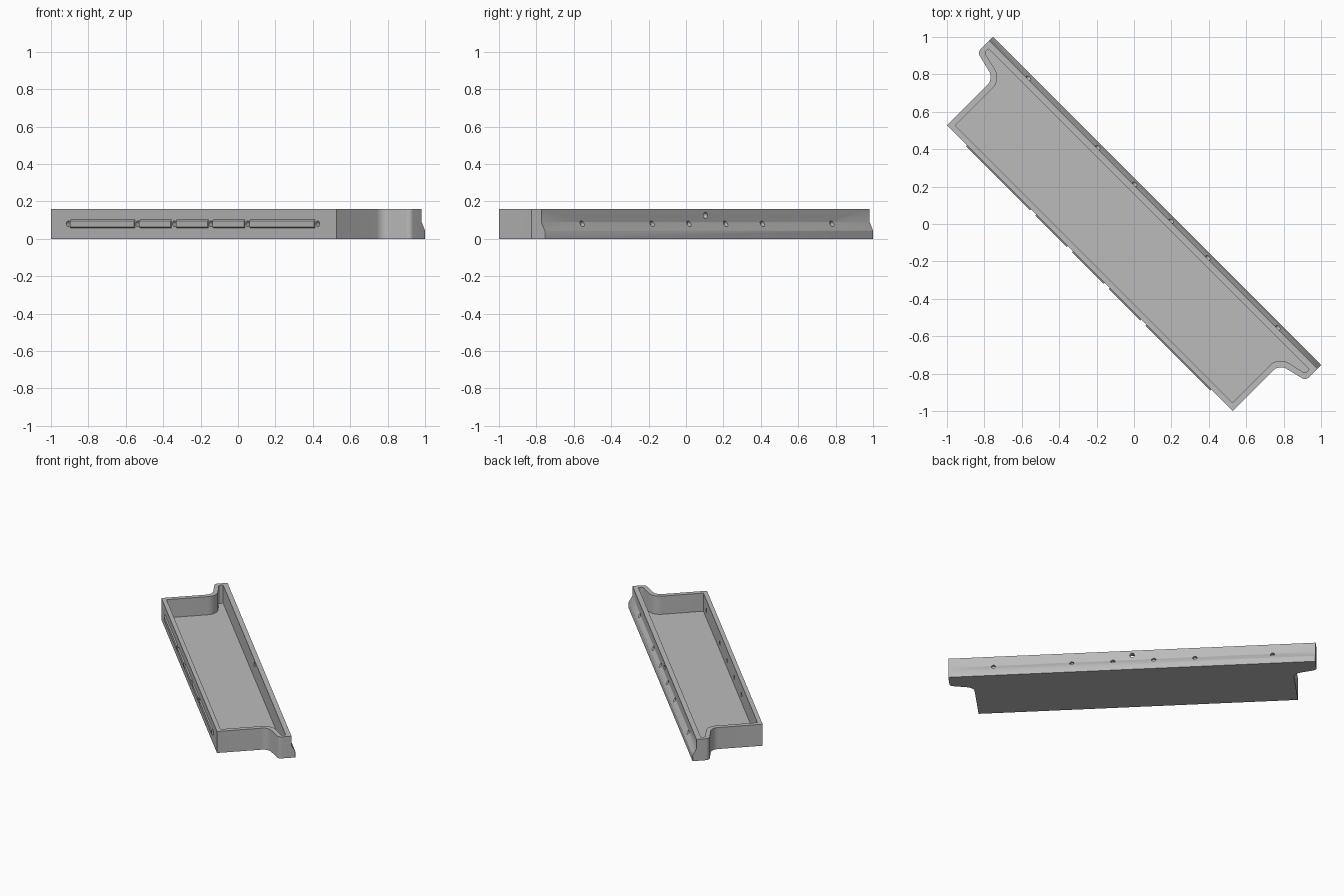
import bpy, bmesh, math
from mathutils import Vector, Matrix

if "Cube" in bpy.data.objects:
    bpy.data.objects.remove(bpy.data.objects["Cube"])

GREY = bpy.data.materials.new("light_grey")
GREY.diffuse_color = (0.5, 0.5, 0.5, 1)
GREY.use_nodes = True
GREY.node_tree.nodes["Principled BSDF"].inputs["Base Color"].default_value = GREY.diffuse_color
TURN = Matrix.Rotation(math.radians(-45), 4, 'Z')   # tray lies on the diagonal
HOLES = (-0.95, -0.425, -0.147, 0.13, 0.408, 0.937)


def rounded(points, steps=8):
    """Closed outline from (x, y, radius) corners."""
    out = []
    for i, (x, y, r) in enumerate(points):
        p = Vector((x, y))
        if r == 0:
            out.append(p)
            continue
        a = (Vector(points[i - 1][:2]) - p).normalized()
        b = (Vector(points[(i + 1) % len(points)][:2]) - p).normalized()
        half = a.angle(b) / 2
        c = p + (a + b).normalized() * r / math.sin(half)
        s = p + a * r / math.tan(half) - c
        e = p + b * r / math.tan(half) - c
        for k in range(steps + 1):
            t = k / steps
            d = s.lerp(e, t).normalized() * r
            out.append(c + d)
    return out


def finish(bm, name):
    bmesh.ops.recalc_face_normals(bm, faces=bm.faces)
    bm.transform(TURN)
    me = bpy.data.meshes.new(name)
    bm.to_mesh(me)
    bm.free()
    me.materials.append(GREY)
    ob = bpy.data.objects.new(name, me)
    bpy.context.collection.objects.link(ob)
    return ob


def extrude(name, verts, shift):
    bm = bmesh.new()
    f = bm.faces.new([bm.verts.new(v) for v in verts])
    g = bmesh.ops.extrude_face_region(bm, geom=[f])
    vs = [v for v in g['geom'] if isinstance(v, bmesh.types.BMVert)]
    bmesh.ops.translate(bm, verts=vs, vec=shift)
    return finish(bm, name)


def plan(name, half, z0, z1):
    """Prism from the right half of a mirrored plan outline."""
    pts = half + [(-x, y, r) for x, y, r in reversed(half)]
    return extrude(name, [(p.x, p.y, z0) for p in rounded(pts)], (0, 0, z1 - z0))


def section(name, yz, x0, x1):
    return extrude(name, [(x0, y, z) for y, z in yz], (x1 - x0, 0, 0))


def bore(name, x, y0, y1, z, r):
    ring = [(x + r * math.cos(a * math.tau / 16), y0, z + r * math.sin(a * math.tau / 16))
            for a in range(16)]
    return extrude(name, ring, (0, y1 - y0, 0))


def cut(ob, cutter):
    m = ob.modifiers.new("cut", 'BOOLEAN')
    m.operation, m.solver, m.object = 'DIFFERENCE', 'EXACT', cutter
    bpy.context.view_layer.objects.active = ob
    bpy.ops.object.modifier_apply(modifier=m.name)
    bpy.data.objects.remove(cutter)


# tray body with flared ends
tray = plan("tray", [(1.08, -0.334, 0), (1.08, 0.018, 0.06),
                     (1.241, 0.058, 0.03), (1.241, 0.174, 0.004)], 0, 0.16)
# open cavity
cut(tray, plan("cavity", [(1.048, -0.304, 0), (1.048, 0.045, 0.08),
                          (1.212, 0.082, 0.015), (1.212, 0.112, 0.004)], 0.025, 0.3))
# sloped ledge along the back
cut(tray, section("back_slope", [(0.174, 0.042), (0.147, 0.09), (0.147, 0.3),
                                 (0.3, 0.3), (0.3, 0.042)], -1.5, 1.5))
# peg holes: through the front wall, blind in the back
for u in HOLES:
    cut(tray, bore("front_hole", u, -0.4, -0.27, 0.08, 0.015))
    cut(tray, bore("back_hole", u, 0.128, 0.3, 0.08, 0.015))
# cable hole in the back wall
cut(tray, bore("cable_hole", 0, 0.08, 0.3, 0.125, 0.016))

# raised tongues between the front holes
for i, (a, b) in enumerate(zip(HOLES, HOLES[1:])):
    section("front_tongue_%d" % (i + 1),
            [(-0.33, 0.057), (-0.334, 0.057), (-0.342, 0.064),
             (-0.342, 0.095), (-0.334, 0.102), (-0.33, 0.102)], a + 0.02, b - 0.02)

# smooth the rounded corners
bpy.ops.object.select_all(action='DESELECT')
tray.select_set(True)
bpy.context.view_layer.objects.active = tray
bpy.ops.object.shade_smooth_by_angle(angle=math.radians(30))
